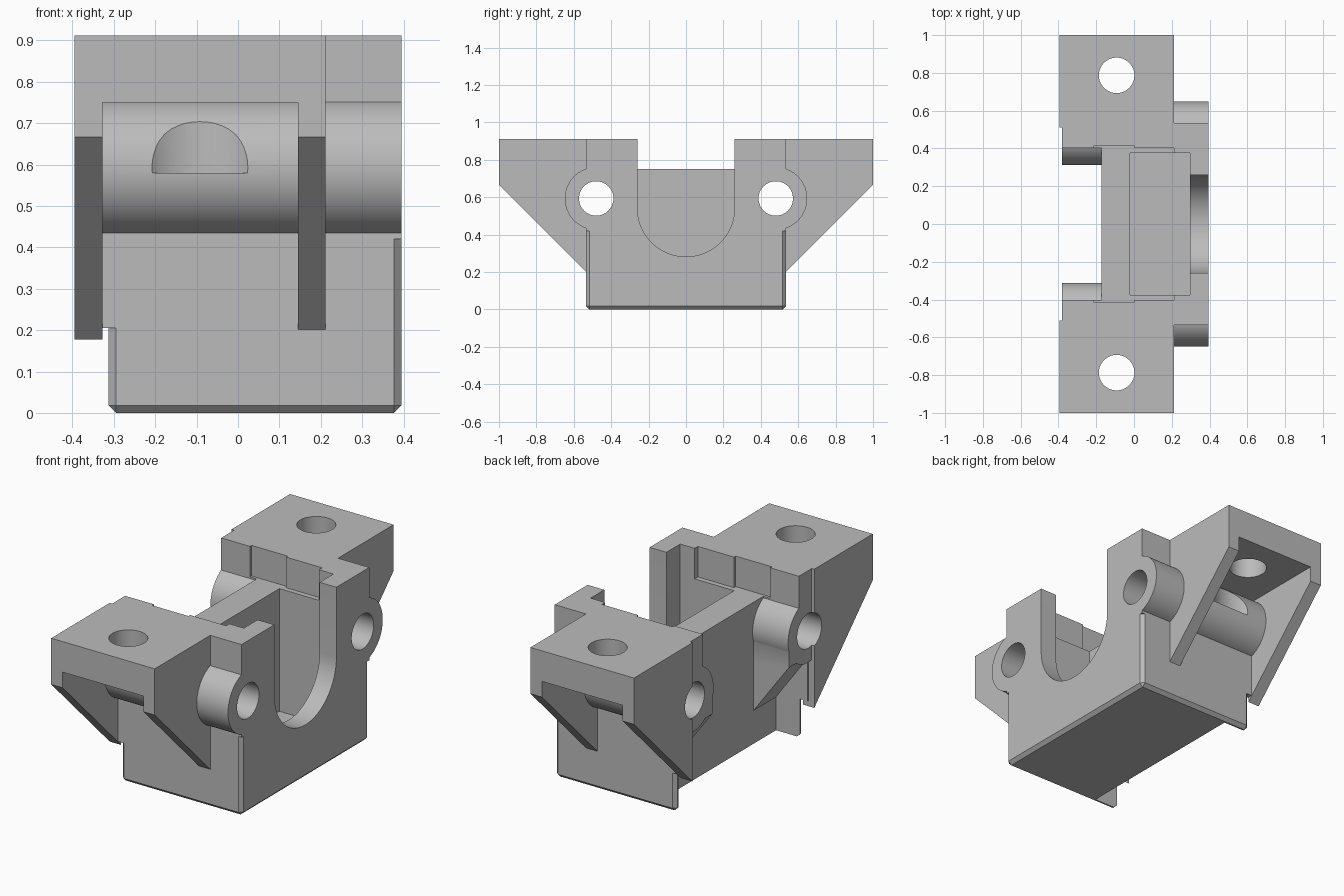
import bpy, bmesh, math
from mathutils import Matrix, Vector

if "Cube" in bpy.data.objects:
    bpy.data.objects.remove(bpy.data.objects["Cube"], do_unlink=True)

grey = bpy.data.materials.new("plain grey")
grey.use_nodes = True
COLOUR = (0.5, 0.5, 0.5, 1)
grey.diffuse_color = COLOUR
grey.node_tree.nodes["Principled BSDF"].inputs["Base Color"].default_value = COLOUR


def finish(bm, name):
    bmesh.ops.recalc_face_normals(bm, faces=bm.faces)
    mesh = bpy.data.meshes.new(name)
    bm.to_mesh(mesh)
    bm.free()
    mesh.materials.append(grey)
    obj = bpy.data.objects.new(name, mesh)
    bpy.context.collection.objects.link(obj)
    return obj


def box(name, x, y, z, chamfer=0):
    """Box from ranges; chamfer rounds off the bottom and upright edges."""
    bm = bmesh.new()
    bmesh.ops.create_cube(bm, size=1)
    for v in bm.verts:
        v.co = [r[0] if c < 0 else r[1] for c, r in zip(v.co, (x, y, z))]
    if chamfer:
        top = max(z)
        edges = [e for e in bm.edges if any(v.co.z < top - 0.001 for v in e.verts)]
        bmesh.ops.bevel(bm, geom=edges, offset=chamfer, segments=1, affect='EDGES')
    return finish(bm, name)


def rod(name, centre, radius, length, axis):
    bm = bmesh.new()
    bmesh.ops.create_cone(bm, cap_ends=True, segments=64, radius1=radius,
                          radius2=radius, depth=length)
    if axis == 'X':
        bmesh.ops.rotate(bm, verts=bm.verts, matrix=Matrix.Rotation(math.pi / 2, 3, 'Y'))
    bmesh.ops.translate(bm, verts=bm.verts, vec=Vector(centre))
    return finish(bm, name)


def prism(name, points, offset):
    """Extrude a closed loop of 3D points along an offset."""
    bm = bmesh.new()
    face = bm.faces.new([bm.verts.new(p) for p in points])
    out = bmesh.ops.extrude_face_region(bm, geom=[face])
    moved = [g for g in out["geom"] if isinstance(g, bmesh.types.BMVert)]
    bmesh.ops.translate(bm, verts=moved, vec=Vector(offset))
    return finish(bm, name)


def combine(body, tool, operation):
    mod = body.modifiers.new(tool.name, 'BOOLEAN')
    mod.object, mod.operation, mod.solver = tool, operation, 'EXACT'
    bpy.context.view_layer.objects.active = body
    bpy.ops.object.modifier_apply(modifier=mod.name)
    bpy.data.objects.remove(tool, do_unlink=True)


def span(s, a, b):
    return sorted((s * a, s * b))


HALF, TOP, PLATE = 0.535, 0.912, 0.75
BOSS_Y, BOSS_Z = 0.48, 0.593
HOLE_X, HOLE_Y = -0.092, 0.787

# Chamfered base with a rear recess that leaves two thin side tabs
body = box("bearing_bracket", (-0.313, 0.395), (-HALF, HALF), (0, 0.425), 0.018)
combine(body, box("rear_recess", (-0.6, -0.172), (-0.508, 0.508), (-0.1, 0.6)), 'DIFFERENCE')

# Central block and front wall
combine(body, box("block", (-0.172, 0.3), (-HALF, HALF), (0.4, PLATE)), 'UNION')
combine(body, box("front_wall", (0.212, 0.395), (-HALF, HALF), (0.42, TOP)), 'UNION')

for s in (-1, 1):
    # Mounting plate, its inner step and side wall
    combine(body, box("plate", (-0.395, 0.212), span(s, 0.51, 1), (PLATE, TOP)), 'UNION')
    combine(body, box("inner_wall", (-0.38, 0.212), span(s, 0.402, HALF), (0.59, TOP)), 'UNION')
    combine(body, box("side_wall", (-0.36, -0.15), span(s, 0.505, HALF), (0.205, 0.8)), 'UNION')
    # Sloped gussets under each plate
    for x, width, tip in ((-0.395, 0.067, 0.51), (0.145, 0.067, 0.53)):
        loop = [(x, s * 1, TOP), (x, s * 1, 0.667),
                (x, s * tip, tip - 0.333), (x, s * tip, TOP)]
        combine(body, prism("gusset", loop, (width, 0, 0)), 'UNION')
    # Long boss with a tapered rear support
    support = [(-0.38, s * 0.32, 0.593), (-0.38, s * 0.32, 0.46),
               (-0.16, s * 0.32, 0.16), (-0.16, s * 0.32, 0.593)]
    combine(body, prism("support", support, (0, s * 0.2, 0)), 'UNION')
    combine(body, rod("boss", (0.0075, s * BOSS_Y, BOSS_Z), 0.168, 0.775, 'X'), 'UNION')

# Central pocket, shallow upper notch and round-bottomed front opening
combine(body, box("pocket", (-0.02, 0.297), (-0.375, 0.375), (0.1, 1.2)), 'DIFFERENCE')
combine(body, box("notch", (-0.212, 0), (-0.416, 0.416), (PLATE, 1.2)), 'DIFFERENCE')
RADIUS, CENTRE = 0.26, 0.542
arc = [(0.25, RADIUS * math.cos(a), CENTRE + RADIUS * math.sin(a))
       for a in (math.pi * (1 + i / 32) for i in range(33))]
opening = arc + [(0.25, RADIUS, 1.2), (0.25, -RADIUS, 1.2)]
combine(body, prism("opening", opening, (0.4, 0, 0)), 'DIFFERENCE')

# Bored bosses, plate holes and the round relief beneath each plate
for s in (-1, 1):
    combine(body, rod("bore", (0, s * BOSS_Y, BOSS_Z), 0.092, 2, 'X'), 'DIFFERENCE')
    combine(body, rod("plate_hole", (HOLE_X, s * HOLE_Y, 0.85), 0.094, 0.4, 'Z'), 'DIFFERENCE')
    combine(body, rod("relief", (HOLE_X, s * HOLE_Y, 0.665), 0.181, 0.17, 'Z'), 'DIFFERENCE')

bpy.ops.object.select_all(action='DESELECT')
body.select_set(True)
bpy.context.view_layer.objects.active = body
bpy.ops.object.shade_smooth_by_angle(angle=math.radians(30))
